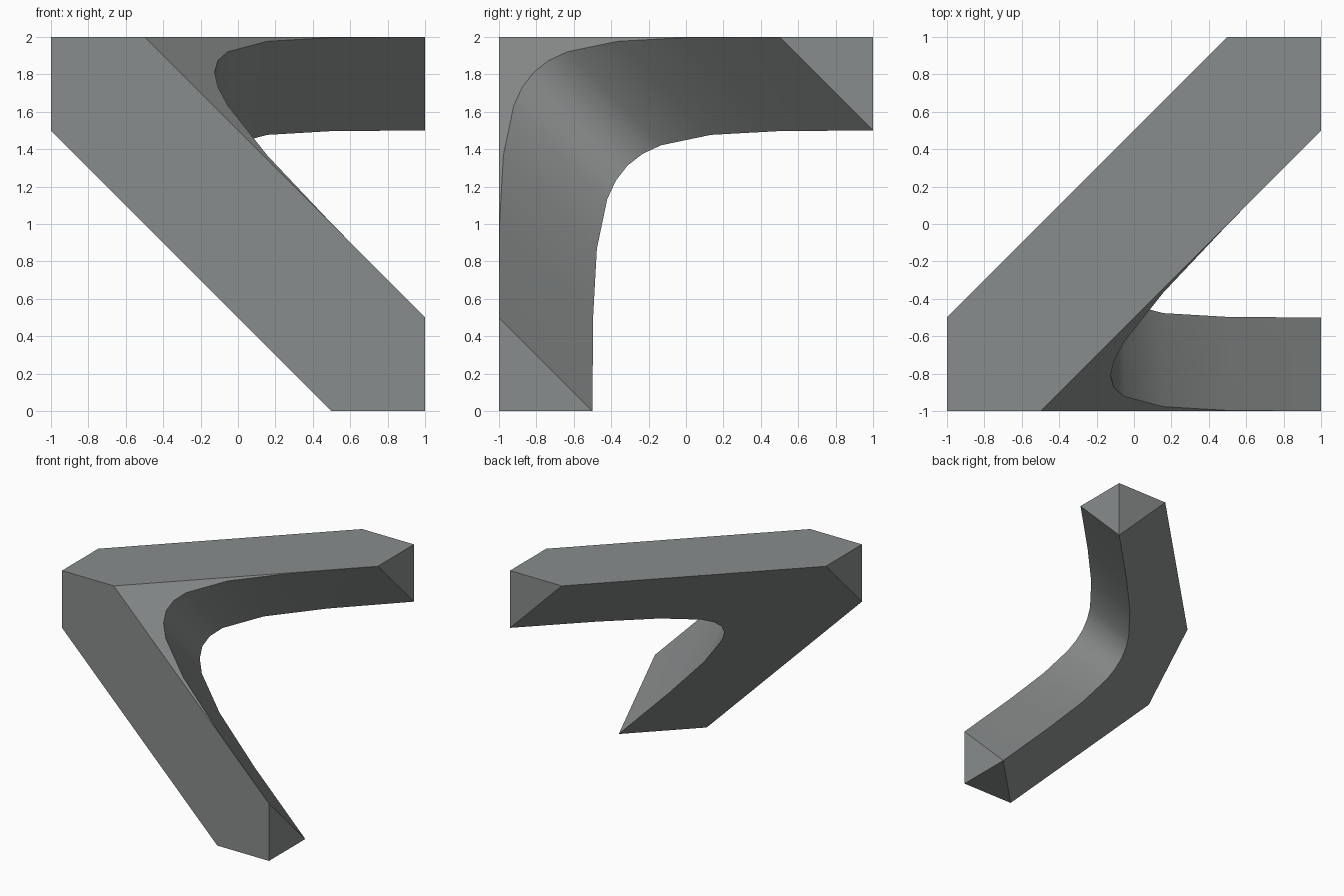
import bpy, bmesh
from mathutils import Vector

if "Cube" in bpy.data.objects:
    bpy.data.objects.remove(bpy.data.objects["Cube"])

# One grey colour
grey = bpy.data.materials.new("slate grey")
grey.diffuse_color = (0.25, 0.265, 0.262, 1.0)
grey.use_nodes = True
grey.node_tree.nodes["Principled BSDF"].inputs["Base Color"].default_value = grey.diffuse_color

bm = bmesh.new()
cache = {}


def vert(p):
    key = tuple(round(c, 5) for c in p)
    if key not in cache:
        cache[key] = bm.verts.new(key)
    return cache[key]


def face(points):
    return bm.faces.new([vert(p) for p in points])


def mirror(p):
    # swaps the top arm with the front arm
    return (p[0], 1 - p[2], 1 - p[1])


def face_pair(points):
    face(points)
    face([mirror(p) for p in points])


# Rounded inner edge: cubic curve lying on the plane x - y + z = 2.5
half = [0, 1 / 8, 1 / 4, 3 / 8, 7 / 16]
steps = half + [0.5] + [1 - t for t in reversed(half)]
near = []
for t in steps:
    u, v = 1.5 * (1 - t) ** 3, 1.5 * t ** 3
    near.append((u + v - 0.5, u - 1, 2 - v))
far = [tuple(Vector(p) + Vector((0, 0.5, -0.5))) for p in near]

# Curved wall
wall = [face([near[i], near[i + 1], far[i + 1], far[i]])
        for i in range(len(near) - 1)]

# Top and front bands
face_pair([(-1, -1, 2), (-0.5, -1, 2), (1, 0.5, 2),
           (1, 1, 2), (0.5, 1, 2), (-1, -0.5, 2)])
# Arm tips
face_pair([(1, 0.5, 2), (1, 1, 2), (1, 1, 1.5)])
face_pair([(0.5, 1, 2), (1, 1, 2), (1, 1, 1.5)])
# Left corner
face([(-1, -1, 2), (-1, -0.5, 2), (-1, -1, 1.5)])
# Slanted inner and rear faces
face([(-0.5, -1, 2)] + near)
face([(0.5, 1, 2)] + far + [(0.5, -1, 0), (-1, -1, 1.5), (-1, -0.5, 2)])

# Smooth only along the curved wall
bmesh.ops.recalc_face_normals(bm, faces=bm.faces[:])
wall_set = set(wall)
for f in wall:
    f.smooth = True
for e in bm.edges:
    e.smooth = all(f in wall_set for f in e.link_faces)

mesh = bpy.data.meshes.new("angled_bracket")
bm.to_mesh(mesh)
bm.free()
mesh.materials.append(grey)
obj = bpy.data.objects.new("angled_bracket", mesh)
bpy.context.collection.objects.link(obj)
